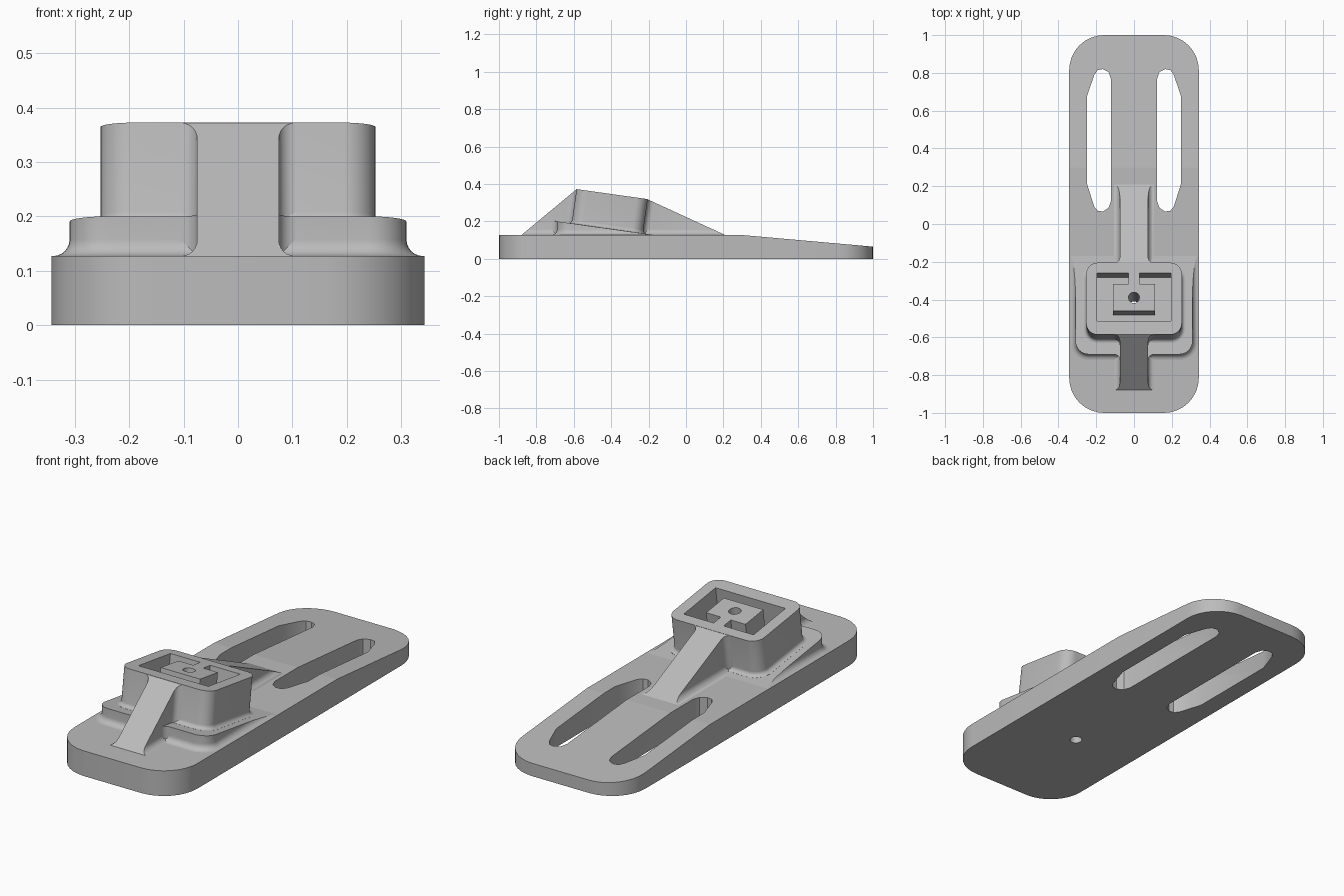
import bpy, bmesh
from math import sin, cos, pi, radians
from mathutils import Matrix, Vector

cube = bpy.data.objects.get("Cube")
if cube:
    bpy.data.objects.remove(cube, do_unlink=True)

grey = bpy.data.materials.new("light_grey")
grey.use_nodes = True
COLOUR = (0.5, 0.5, 0.5, 1)
grey.diffuse_color = COLOUR
for node in grey.node_tree.nodes:
    if node.type == 'BSDF_PRINCIPLED':
        node.inputs["Base Color"].default_value = COLOUR

DECK = 0.127                       # top of the flat plate
TILT = radians(8)
# tilted frame whose origin is the middle of the raised top
FRAME = Matrix.Translation((0, -0.39, 0.345)) @ Matrix.Rotation(-TILT, 4, 'X')
UP = Vector((0, sin(TILT), cos(TILT)))


def rounded_rect(hx, hy, r, cy=0, seg=8):
    pts = []
    for k, (sx, sy) in enumerate([(1, 1), (-1, 1), (-1, -1), (1, -1)]):
        for i in range(seg + 1):
            a = (k + i / seg) * pi / 2
            pts.append((sx * (hx - r) + r * cos(a), cy + sy * (hy - r) + r * sin(a)))
    return pts


def loft(bm, rings, frame=Matrix()):
    """Closed solid through (outline, z) rings."""
    loops = [[bm.verts.new(frame @ Vector((x, y, z))) for x, y in pts] for pts, z in rings]
    n = len(loops[0])
    for low, high in zip(loops, loops[1:]):
        for i in range(n):
            j = (i + 1) % n
            bm.faces.new((low[i], low[j], high[j], high[i]))
    bm.faces.new(loops[0][::-1])
    bm.faces.new(loops[-1])


def flare(z, r, seg=6):
    """Concave foot: (outward growth, height) pairs."""
    return [(r * (1 - sin(a)), z + r * (1 - cos(a)))
            for a in (i * pi / 2 / seg for i in range(seg + 1))]


def flared_solid(bm, hx, hy, r, cy, foot, radius, bottom, top, frame=Matrix()):
    steps = [(radius, bottom)] + flare(foot, radius) + [(0, top)]
    loft(bm, [(rounded_rect(hx + g, hy + g, r + g, cy), z) for g, z in steps], frame)


def corner_fillet(bm, x, y, sx, sy, r, z0, z1, frame=Matrix()):
    """Upright concave fillet between two walls."""
    e = 0.01
    pts = [(x - sx * e, y - sy * e), (x + sx * r, y - sy * e)]
    for i in range(7):
        a = i * pi / 12
        pts.append((x + sx * r * (1 - sin(a)), y + sy * r * (1 - cos(a))))
    pts.append((x - sx * e, y + sy * r))
    loft(bm, [(pts, z0), (pts, z1)], frame)


def trim(bm, point, normal):
    """Remove everything above a plane and cap the cut."""
    bmesh.ops.bisect_plane(bm, geom=bm.verts[:] + bm.edges[:] + bm.faces[:], dist=1e-6,
                           plane_co=point, plane_no=normal, clear_outer=True)
    bmesh.ops.holes_fill(bm, edges=[e for e in bm.edges if e.is_boundary], sides=0)


def make(name, bm):
    bmesh.ops.recalc_face_normals(bm, faces=bm.faces[:])
    mesh = bpy.data.meshes.new(name)
    bm.to_mesh(mesh)
    bm.free()
    mesh.materials.append(grey)
    ob = bpy.data.objects.new(name, mesh)
    bpy.context.collection.objects.link(ob)
    return ob


def activate(ob):
    bpy.ops.object.select_all(action='DESELECT')
    ob.select_set(True)
    bpy.context.view_layer.objects.active = ob


def finish(ob, cutters=()):
    activate(ob)
    for c in cutters:
        mod = ob.modifiers.new("cut", 'BOOLEAN')
        mod.operation, mod.solver, mod.object = 'DIFFERENCE', 'EXACT', c
        bpy.ops.object.modifier_apply(modifier=mod.name)
    bpy.ops.object.shade_smooth_by_angle(angle=radians(30))
    for p in ob.data.polygons:         # large level faces stay flat
        if abs(p.normal.z) > 0.97 and len(p.vertices) > 4:
            p.use_smooth = False


# cutters: slots, pocket and screw hole
bm = bmesh.new()
slot = [(0.123, 0.12), (0.135, 0.085), (0.165, 0.066), (0.192, 0.07), (0.21, 0.09), (0.248, 0.21),
        (0.248, 0.68), (0.21, 0.79), (0.192, 0.815), (0.165, 0.82), (0.135, 0.805), (0.123, 0.77)]
for s in (1, -1):
    pts = [(s * x, y) for x, y in slot]
    loft(bm, [(pts, -0.1), (pts, 0.3)])
slot_cutter = make("slot_cutter", bm)

bm = bmesh.new()
half = [(0.028, 0.073), (0.028, 0.131), (0.195, 0.131), (0.195, -0.126)]
island = [(0.11, -0.07), (0.11, 0.073)]
pts = half + [(-x, y) for x, y in half[::-1]]
pts += [(-x, y) for x, y in island[::-1]] + island
loft(bm, [(pts, -0.17), (pts, 0.1)], FRAME)
pocket_cutter = make("pocket_cutter", bm)

bm = bmesh.new()
pts = [(0.029 * cos(i * pi / 16), 0.029 * sin(i * pi / 16)) for i in range(32)]
loft(bm, [(pts, -0.5), (pts, 0.1)], FRAME)
hole_cutter = make("hole_cutter", bm)
cutters = [slot_cutter, pocket_cutter, hole_cutter]
for c in cutters:
    c.hide_render = True

# base plate with thinned rear end
bm = bmesh.new()
pts = rounded_rect(0.343, 1, 0.185)
loft(bm, [(pts, 0), (pts, DECK)])
trim(bm, (0, 0.3, DECK), (0, 0.062, 0.7))
finish(make("base_plate", bm), [slot_cutter, hole_cutter])

# wedge step under the block
STEP = ((0, -0.69, 0.2), UP)
bm = bmesh.new()
flared_solid(bm, 0.31, 0.295, 0.07, -0.395, DECK, 0.03, 0.1, 0.3)
trim(bm, *STEP)
finish(make("wedge_step", bm), [hole_cutter])

# tilted block with a pocket around a central island
bm = bmesh.new()
flared_solid(bm, 0.253, 0.192, 0.06, -0.005, -0.185, 0.02, -0.2, 0, FRAME)
finish(make("tilted_block", bm), [pocket_cutter, hole_cutter])

# long rib running through the block, sloped at both ends
SLOPES = [((0, -0.88, DECK), (0, -0.245, 0.295)), ((0, 0.21, DECK), (0, 0.193, 0.42))]
bm = bmesh.new()
flared_solid(bm, 0.075, 0.625, 0.01, -0.325, DECK, 0.03, 0.1, 0.5)
for point, normal in SLOPES:
    trim(bm, point, normal)
trim(bm, FRAME.translation - UP * 0.001, UP)
finish(make("centre_rib", bm), [pocket_cutter, hole_cutter])

# fillets where the rib meets the block
bm = bmesh.new()
for s in (1, -1):
    corner_fillet(bm, s * 0.075, -0.197, s, -1, 0.03, -0.22, -0.001, FRAME)
    corner_fillet(bm, s * 0.075, 0.187, s, 1, 0.03, -0.22, -0.001, FRAME)
for point, normal in SLOPES:
    trim(bm, point, normal)
finish(make("block_fillets", bm))

# fillets where the rib meets the wedge step
bm = bmesh.new()
for s in (1, -1):
    corner_fillet(bm, s * 0.075, -0.69, s, -1, 0.03, 0.1, 0.3)
trim(bm, *STEP)
finish(make("step_fillets", bm))

for c in cutters:
    bpy.data.objects.remove(c, do_unlink=True)
